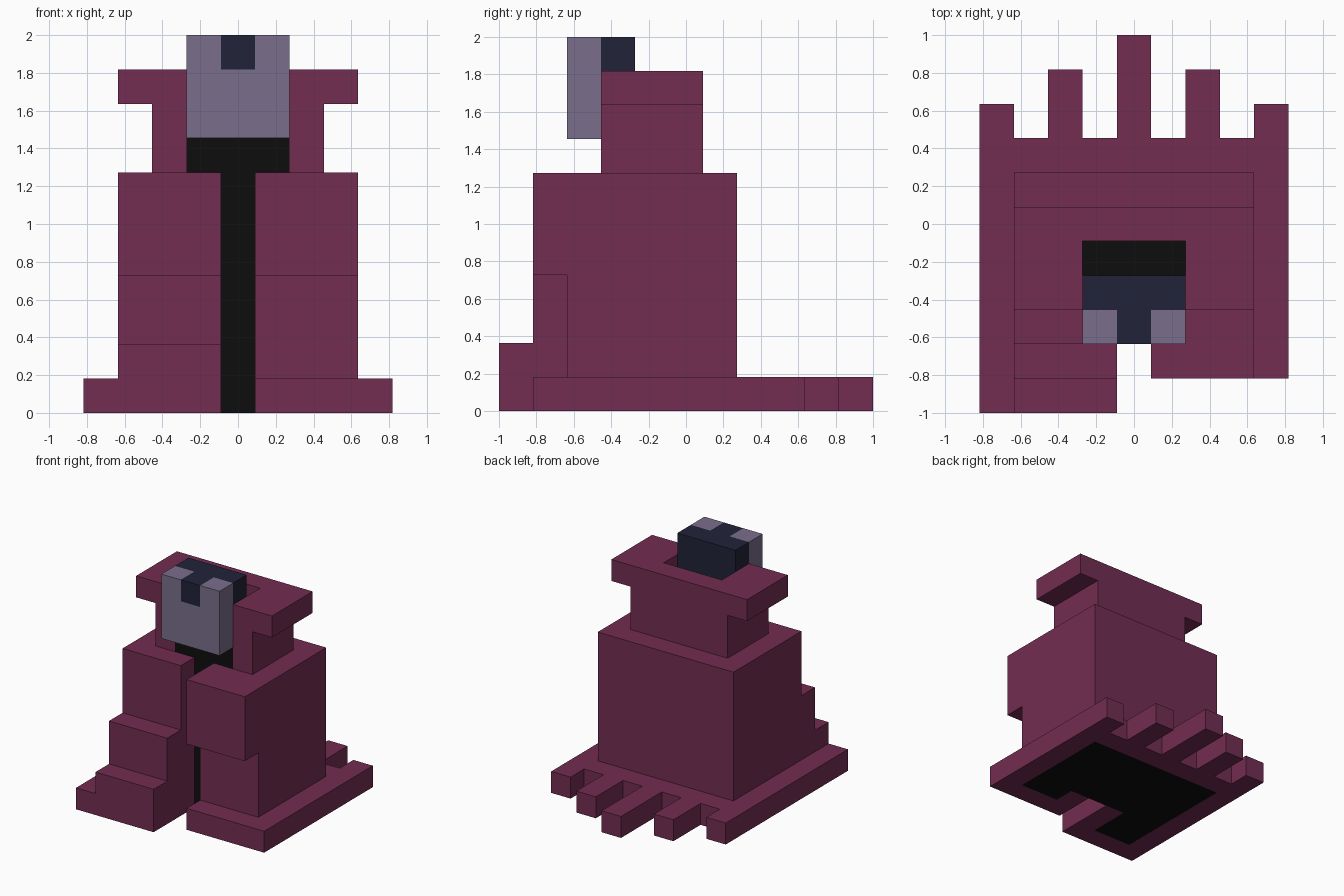
import bpy, bmesh
from mathutils import Vector

if "Cube" in bpy.data.objects:
    bpy.data.objects.remove(bpy.data.objects["Cube"])

U = 2 / 11          # one block; the model is 11 blocks tall and 11 deep
cells = {}          # block centre -> part name


def srgb(*rgb):
    lin = [c / 255 / 12.92 if c <= 10 else ((c / 255 + 0.055) / 1.055) ** 2.4 for c in rgb]
    return (*lin, 1)


def box(part, x0, x1, y0, y1, z0, z1):
    """Fill a box of blocks (bounds in block units); part None carves it away."""
    for i in range(round(x1 - x0)):
        for j in range(round(y1 - y0)):
            for k in range(z1 - z0):
                key = (round(x0 + 0.5 + i), round(y0 + 0.5 + j), z0 + k)
                if part:
                    cells[key] = part
                else:
                    cells.pop(key, None)


# Cloak hem with ragged tails at the back
box("cloak", -4.5, 4.5, -4.5, 2.5, 0, 1)
box("cloak", -4.5, -0.5, -5.5, -4.5, 0, 1)
for x, end in ((0, 5.5), (2, 4.5), (4, 3.5)):
    for s in (-1, 1):
        box("cloak", s * x - 0.5, s * x + 0.5, 2.5, end, 0, 1)

# Cloak body, stepped out on the left and overhanging on the right
box("cloak", -3.5, 3.5, -3.5, 1.5, 1, 7)
box("cloak", -3.5, -0.5, -4.5, -3.5, 1, 4)
box("cloak", -3.5, -0.5, -5.5, -4.5, 1, 2)
box("cloak", 0.5, 3.5, -4.5, -3.5, 4, 7)

# Neck and wide collar
box("cloak", -2.5, 2.5, -2.5, 0.5, 7, 9)
box("cloak", -3.5, 3.5, -2.5, 0.5, 9, 10)

# Front slit and collar opening
box(None, -0.5, 0.5, -5.5, -2.5, 0, 7)
box(None, -1.5, 1.5, -2.5, -0.5, 7, 10)

# Dark filling inside the cloak
box("inner_shadow", -3.5, 3.5, -2.5, 1.5, 0, 1)
box("inner_shadow", 1.5, 3.5, -3.5, -2.5, 0, 1)
box("inner_shadow", -3.5, -1.5, -4.5, -2.5, 0, 1)
box("inner_shadow", -2.5, 2.5, -2.5, 0.5, 1, 7)
box("inner_shadow", -1.5, 1.5, -2.5, -0.5, 7, 8)

# Head
box("face", -1.5, 1.5, -3.5, -2.5, 8, 11)
box("hair", -1.5, 1.5, -2.5, -1.5, 8, 11)
box("hair", -0.5, 0.5, -3.5, -2.5, 10, 11)

PARTS = {
    "cloak": ("plum cloth", srgb(115, 45, 82)),
    "inner_shadow": ("black", srgb(13, 13, 13)),
    "face": ("grey lilac skin", srgb(122, 110, 140)),
    "hair": ("dark navy hair", srgb(33, 34, 57)),
}
AXES = [Vector(a) for a in ((1, 0, 0), (0, 1, 0), (0, 0, 1))]

# Skin each part with only its exposed faces, then merge flat areas
for part, (mat_name, colour) in PARTS.items():
    bm = bmesh.new()
    for key, owner in cells.items():
        if owner != part:
            continue
        centre = Vector(key) + Vector((0, 0, 0.5))
        for a in range(3):
            for s in (-1, 1):
                n = AXES[a] * s
                if tuple(round(c) for c in Vector(key) + n) in cells:
                    continue
                u, v = AXES[(a + 1) % 3], AXES[(a + 2) % 3] * s
                quad = ((-1, -1), (1, -1), (1, 1), (-1, 1))
                bm.faces.new([bm.verts.new((centre + (n + u * p + v * q) / 2) * U)
                              for p, q in quad])
    bmesh.ops.remove_doubles(bm, verts=bm.verts, dist=0.001)
    bmesh.ops.dissolve_limit(bm, angle_limit=0.01, verts=bm.verts, edges=bm.edges)
    mesh = bpy.data.meshes.new(part)
    bm.to_mesh(mesh)
    bm.free()
    mat = bpy.data.materials.new(mat_name)
    mat.diffuse_color = colour
    mat.use_nodes = True
    mat.node_tree.nodes["Principled BSDF"].inputs["Base Color"].default_value = mat.diffuse_color
    mesh.materials.append(mat)
    bpy.context.collection.objects.link(bpy.data.objects.new(part, mesh))
